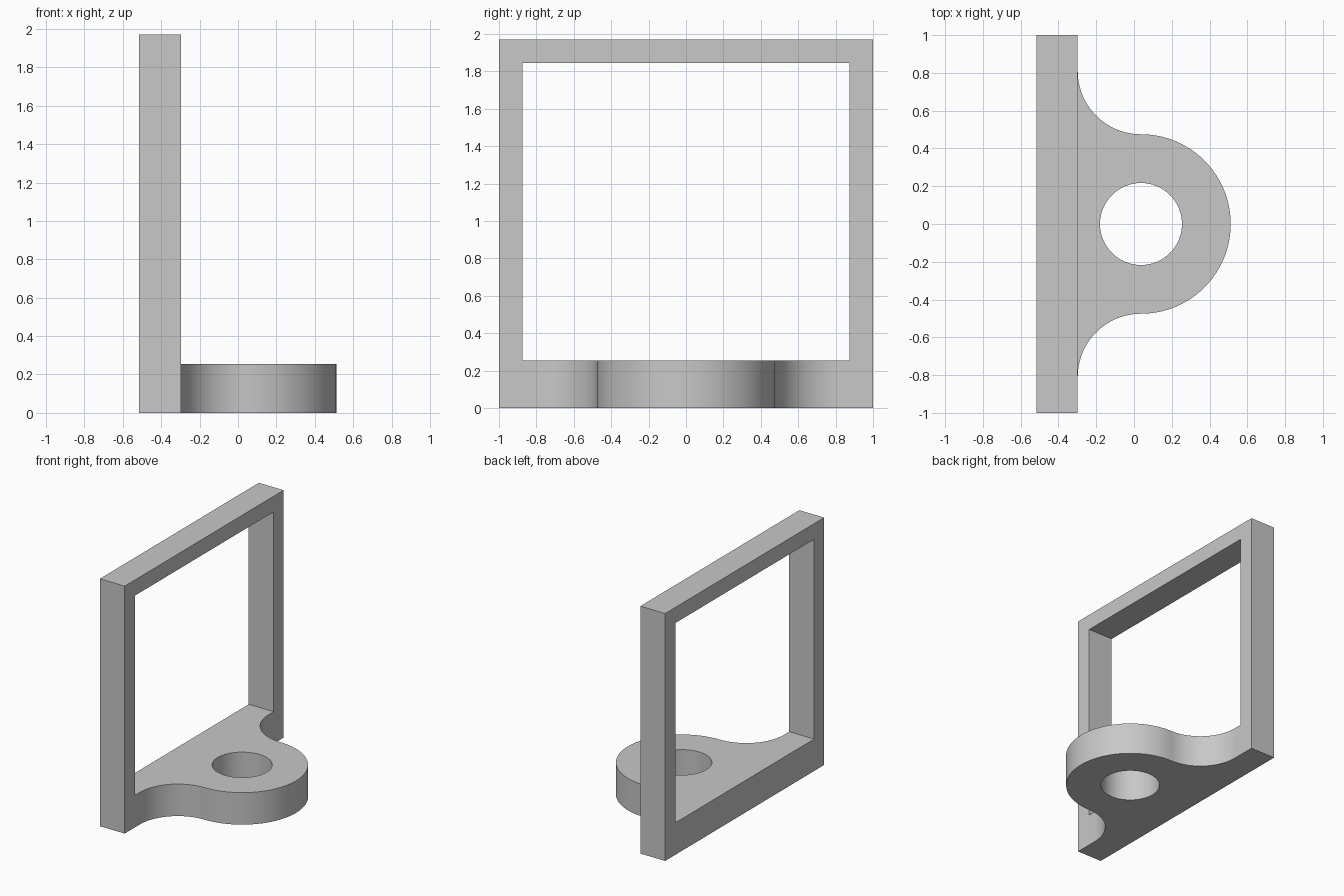
import bpy
import bmesh
from math import pi, cos, sin

cube = bpy.data.objects.get("Cube")
if cube:
    bpy.data.objects.remove(cube, do_unlink=True)

# Main dimensions
HALF_Y, POST_Y = 1.0, 0.873
BASE_Z, BEAM_Z, TOP_Z = 0.255, 1.845, 1.97
LUG_X, LUG_R, HOLE_R, FILLET_R = 0.037, 0.475, 0.217, 0.335
BACK_X, FACE_X = -0.517, LUG_X - FILLET_R
FILLET_Y = LUG_R + FILLET_R


def arc(cy, radius, start, end, steps):
    """Points on an arc centred on the lug axis at y = cy."""
    angles = [start + (end - start) * i / steps for i in range(steps + 1)]
    return [(LUG_X + radius * cos(a), cy + radius * sin(a)) for a in angles]


def loop_edges(bm, points):
    """Closed loop of edges on the ground plane."""
    verts = [bm.verts.new((x, y, 0)) for x, y in points]
    return verts, [bm.edges.new((v, verts[i - 1])) for i, v in enumerate(verts)]


def raise_faces(bm, faces, height):
    """Extrude faces upward and return the new caps."""
    geom = bmesh.ops.extrude_face_region(bm, geom=faces)["geom"]
    verts = [g for g in geom if isinstance(g, bmesh.types.BMVert)]
    bmesh.ops.translate(bm, vec=(0, 0, height), verts=verts)
    return [g for g in geom if isinstance(g, bmesh.types.BMFace)]


bm = bmesh.new()

# Base plan: bottom rail flowing through fillets into the round lug, with a hole
outline = [(BACK_X, -POST_Y), (FACE_X, -POST_Y)]
outline += arc(-FILLET_Y, FILLET_R, pi, pi / 2, 24)
outline += arc(0, LUG_R, -pi / 2, pi / 2, 64)[1:-1]
outline += arc(FILLET_Y, FILLET_R, -pi / 2, -pi, 24)
outline += [(FACE_X, POST_Y), (BACK_X, POST_Y)]
rim, rim_edges = loop_edges(bm, outline)
_, hole_edges = loop_edges(bm, arc(0, HOLE_R, 0, 2 * pi, 64)[:-1])
bmesh.ops.triangle_fill(bm, edges=rim_edges + hole_edges, use_beauty=True)

# Post footprints at both ends of the rail
for inner_a, inner_b, side in ((rim[0], rim[1], -1), (rim[-1], rim[-2], 1)):
    outer = [bm.verts.new((x, side * HALF_Y, 0)) for x in (FACE_X, BACK_X)]
    bm.faces.new((inner_a, inner_b, *outer))

# Raise the base, then the posts alone
bmesh.ops.recalc_face_normals(bm, faces=bm.faces[:])
caps = raise_faces(bm, bm.faces[:], BASE_Z)
posts = [f for f in caps if abs(f.calc_center_median().y) > POST_Y]
posts = raise_faces(bm, posts, BEAM_Z - BASE_Z)
raise_faces(bm, posts, TOP_Z - BEAM_Z)

# Top beam joins the inner faces of the two posts
ends = [f for f in bm.faces if f.calc_center_median().z > BEAM_Z
        and all(abs(abs(v.co.y) - POST_Y) < 0.001 for v in f.verts)]
end_edges = list({e for f in ends for e in f.edges})
bmesh.ops.delete(bm, geom=ends, context='FACES_ONLY')
bmesh.ops.bridge_loops(bm, edges=end_edges)
bmesh.ops.recalc_face_normals(bm, faces=bm.faces[:])

mesh = bpy.data.meshes.new("frame_bracket")
bm.to_mesh(mesh)
bm.free()
bracket = bpy.data.objects.new("frame_bracket", mesh)
bpy.context.collection.objects.link(bracket)

# Plain grey material
grey = bpy.data.materials.new("light_grey")
grey.use_nodes = True
colour = (0.58, 0.58, 0.58, 1)
grey.diffuse_color = colour
grey.node_tree.nodes["Principled BSDF"].inputs["Base Color"].default_value = colour
mesh.materials.append(grey)

# Smooth curved walls with crisp edges
bpy.ops.object.select_all(action='DESELECT')
bracket.select_set(True)
bpy.context.view_layer.objects.active = bracket
bpy.ops.object.shade_smooth_by_angle(angle=pi / 6)
